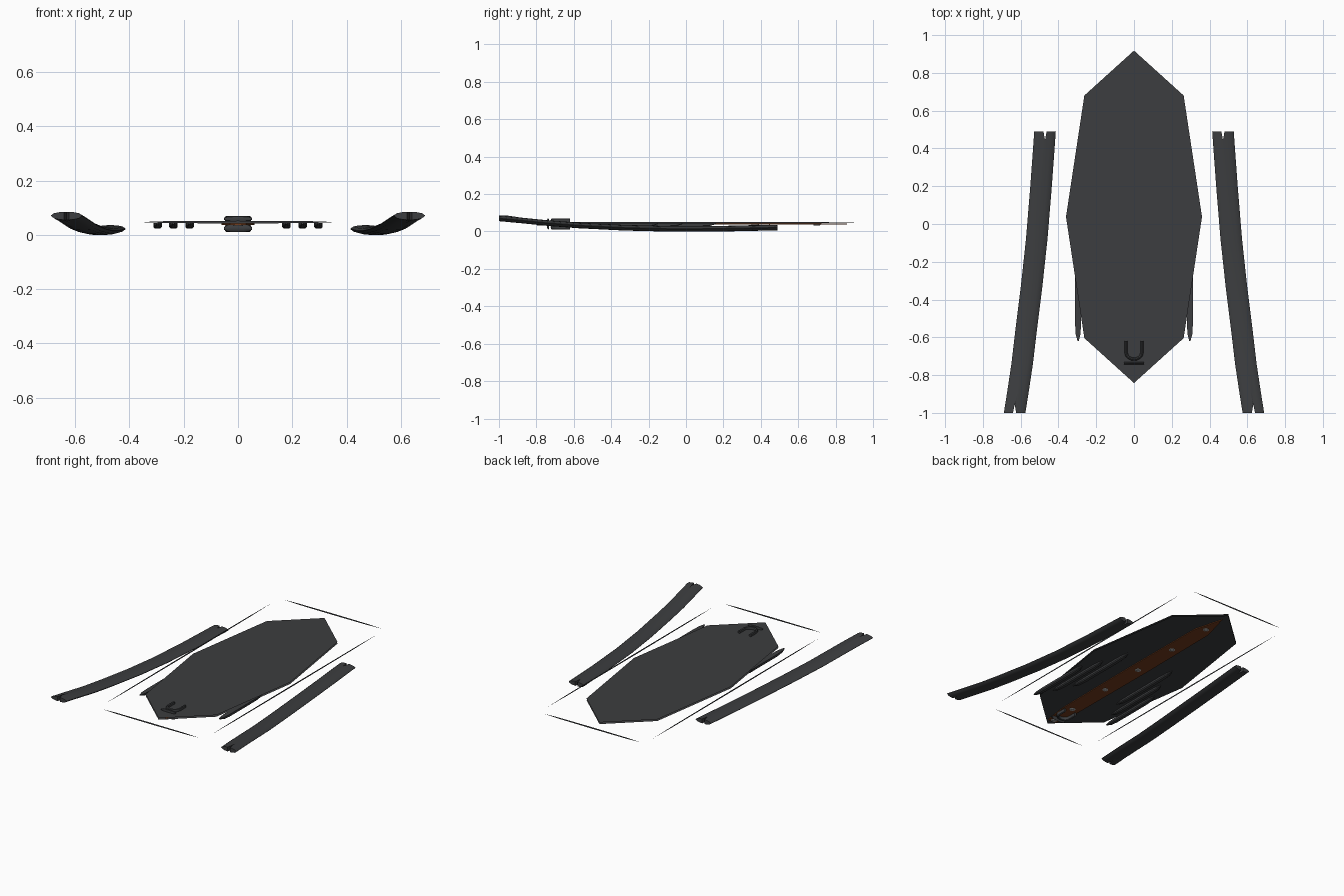
import bpy, bmesh, math
from mathutils import Vector

if "Cube" in bpy.data.objects:
    bpy.data.objects.remove(bpy.data.objects["Cube"])

def material(name, rgb):
    m = bpy.data.materials.new(name)
    m.diffuse_color = (*rgb, 1)
    m.use_nodes = True
    m.node_tree.nodes["Principled BSDF"].inputs["Base Color"].default_value = m.diffuse_color
    return m

dark = material("dark_grey", (0.045, 0.047, 0.05))
rust = material("rust_orange", (0.17, 0.045, 0.012))
steel = material("steel", (0.4, 0.4, 0.4))

def make(name, verts, faces, mat, smooth=False):
    me = bpy.data.meshes.new(name)
    me.from_pydata([tuple(v) for v in verts], [], faces)
    bm = bmesh.new()
    bm.from_mesh(me)
    bmesh.ops.recalc_face_normals(bm, faces=bm.faces)
    bm.to_mesh(me)
    bm.free()
    me.materials.append(mat)
    ob = bpy.data.objects.new(name, me)
    bpy.context.collection.objects.link(ob)
    if smooth:
        bpy.ops.object.select_all(action='DESELECT')
        ob.select_set(True)
        bpy.context.view_layer.objects.active = ob
        bpy.ops.object.shade_smooth_by_angle(angle=math.radians(40))
    return ob

def octagon(name, centre, a, b):
    """Flat octagon spanned by the half-axes a and b."""
    c, a, b = Vector(centre), Vector(a), Vector(b)
    k = 0.73
    pts = [(1, 0), (k, k), (0, 1), (-k, k), (-1, 0), (-k, -k), (0, -1), (k, -k)]
    return make(name, [c + a * u + b * v for u, v in pts], [tuple(range(8))], dark)

def loft(name, rings, mat, smooth=True):
    """Closed tube through equal-sized rings, with end caps."""
    n = len(rings[0])
    verts = [p for r in rings for p in r]
    faces = [(i*n + j, i*n + (j+1) % n, (i+1)*n + (j+1) % n, (i+1)*n + j)
             for i in range(len(rings) - 1) for j in range(n)]
    faces += [tuple(range(n)), tuple(range(len(verts) - n, len(verts)))]
    return make(name, verts, faces, mat, smooth)

# Deck: upper and lower sheet, with the loose edge slivers around it
CY, CZ, HX, HY = 0.038, 0.047, 0.36, 0.88
octagon("deck_top", (0, CY, CZ + 0.005), (HX, 0, 0), (0, HY, 0))
bottom = octagon("deck_bottom", (0, CY, CZ - 0.006), (HX, 0, 0), (0, HY, 0))
bottom.data.flip_normals()
for s in (-1, 1):
    octagon("edge_side", (s * HX * 1.09, CY, CZ), (0, HY, 0), (0, 0, 0.005))
    octagon("edge_end", (0, CY + s * 0.962, CZ), (HX, 0, 0), (0, 0, 0.005))

# Outer runners: lens section swept along a path, notched at both ends
PATH = [(-0.471, 0.49, 0.022), (-0.492, 0.2, 0.016), (-0.515, -0.08, 0.015),
        (-0.542, -0.33, 0.021), (-0.572, -0.57, 0.033), (-0.592, -0.74, 0.046),
        (-0.613, -0.88, 0.060), (-0.632, -1.0, 0.071)]
US = [-1, -0.8, -0.5, -0.15, 0, 0.15, 0.5, 0.8, 1]

def runner(side):
    verts, faces, n = [], [], len(US)
    last = len(PATH) - 1
    for i, (x, y, z) in enumerate(PATH):
        for sign, h in ((1, 0.013), (-1, 0.015)):
            for u in US:
                notch = 0.045 if u == 0 else 0
                yy = y - notch if i == 0 else y + notch if i == last else y
                verts.append((side * (x + u * 0.057), yy,
                              z + sign * h * math.sqrt(max(0, 1 - u*u)) + sign * 0.001))
    m = 2 * n
    for i in range(last):
        for off in (0, n):
            for j in range(n - 1):
                a = i*m + off + j
                faces.append((a, a + 1, a + m + 1, a + m))
        for j in (0, n - 1):
            a = i*m + j
            faces.append((a, a + n, a + n + m, a + m))
    for i in (0, last):
        for j in range(n - 1):
            a = i*m + j
            faces.append((a, a + 1, a + n + 1, a + n))
    make("runner", verts, faces, dark, True)

for s in (1, -1):
    runner(s)

# Staggered glide rails under the deck, with tapered ends
def rail(x, y0, y1):
    rings = []
    for t, k in ((0, 0.2), (0.08, 0.8), (0.2, 1), (0.8, 1), (0.92, 0.8), (1, 0.2)):
        w, d = 0.016 * k, 0.020 * k
        sec = [(-w, 0), (-w, -d * 0.7), (-w * 0.6, -d), (w * 0.6, -d), (w, -d * 0.7), (w, 0)]
        rings.append([(x + u, y0 + (y1 - y0) * t, 0.043 + v) for u, v in sec])
    loft("glide_rail", rings, dark)

for s in (-1, 1):
    for x, y0, y1 in ((0.178, -0.38, 0.16), (0.238, -0.5, -0.02), (0.296, -0.62, -0.15)):
        rail(s * x, y0, y1)

# Orange keel strip with pointed ends
outline = [(0, 0.86), (0.055, 0.66), (0.06, 0.04), (0.055, -0.62), (0.03, -0.80),
           (-0.03, -0.80), (-0.055, -0.62), (-0.06, 0.04), (-0.055, 0.66)]
loft("keel_strip", [[(x, y, z) for x, y in outline] for z in (0.036, 0.0415)], rust, False)

# Bolts along the keel
for y in (0.70, 0.37, 0.04, -0.28, -0.60, -0.78):
    rings = [[(r * math.cos(a * math.pi / 6), y + r * math.sin(a * math.pi / 6), z)
              for a in range(12)]
             for r, z in ((0.019, 0.037), (0.019, 0.034), (0.014, 0.032), (0.009, 0.032), (0.008, 0.035))]
    loft("keel_bolt", rings, steel)

# Tow shackle: U-shaped loop and cross bar above and below the deck
def shackle(z, h):
    path = [(-0.042, -0.62), (-0.042, -0.67)]
    path += [(-0.042 * math.cos(a), -0.68 - 0.036 * math.sin(a))
             for a in [math.pi * i / 8 for i in range(9)]]
    path += [(0.042, -0.67), (0.042, -0.62)]
    rings = []
    for i, p in enumerate(path):
        q0, q1 = Vector(path[max(i - 1, 0)]), Vector(path[min(i + 1, len(path) - 1)])
        d = (q1 - q0).normalized()
        rings.append([(p[0] + 0.008 * math.cos(t) * d.y, p[1] - 0.008 * math.cos(t) * d.x,
                       z + h * math.sin(t)) for t in [math.tau * k / 8 for k in range(8)]])
    loft("tow_loop", rings, dark)
    rings = []
    for x, k in ((-0.052, 0.35), (-0.04, 0.8), (-0.02, 1), (0.02, 1), (0.04, 0.8), (0.052, 0.35)):
        rings.append([(x, -0.737 + 0.006 * math.cos(t), z + h * k * math.sin(t))
                      for t in [math.tau * n / 8 for n in range(8)]])
    loft("tow_bar", rings, dark)

shackle(0.059, 0.011)
shackle(0.024, 0.014)
